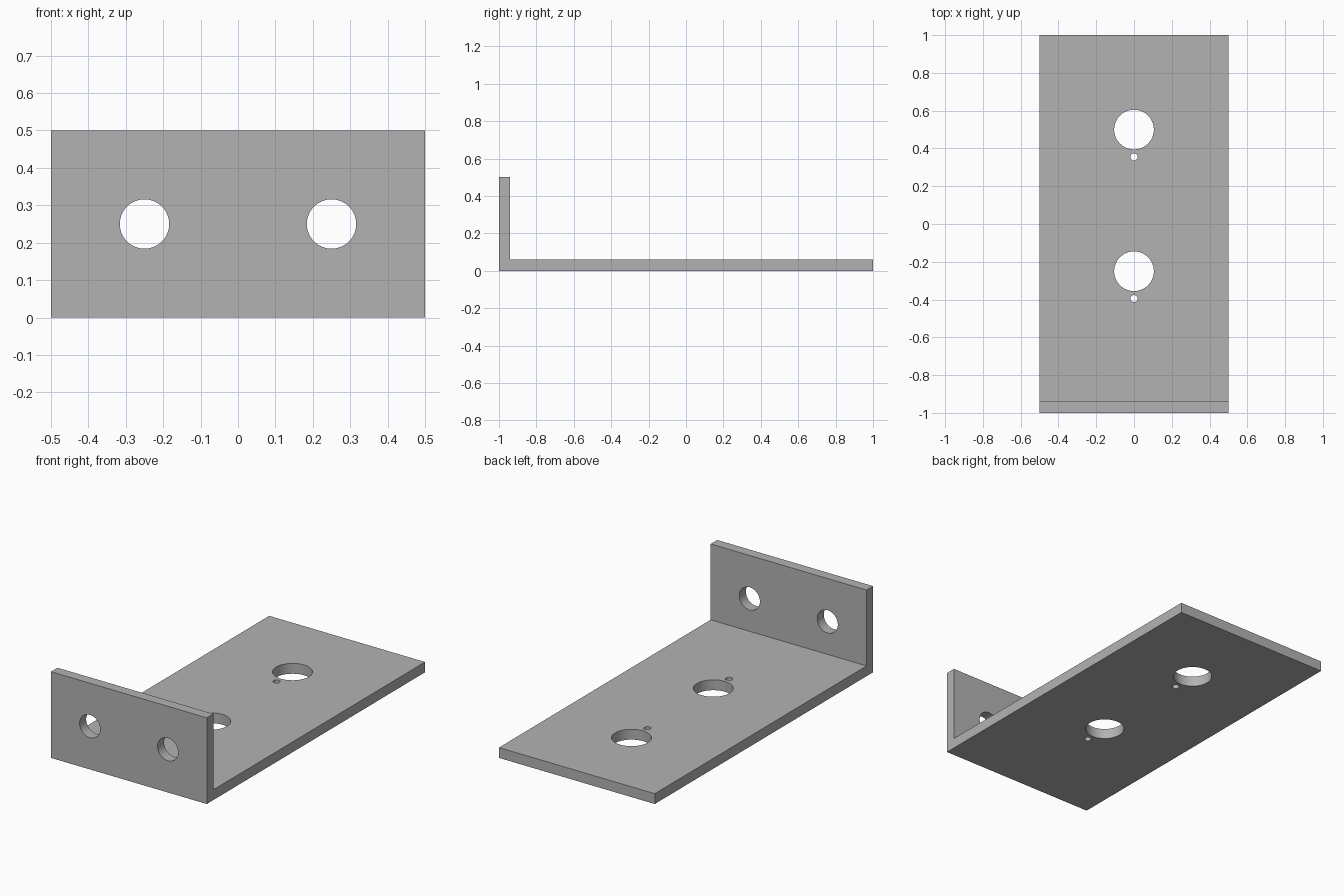
import bpy
import bmesh
from math import pi
from mathutils import Matrix, Vector

cube = bpy.data.objects.get("Cube")
if cube:
    bpy.data.objects.remove(cube, do_unlink=True)

WIDTH, LENGTH, HEIGHT, THICK = 1.0, 2.0, 0.5, 0.06

# Plain grey metal
grey = bpy.data.materials.new("grey_metal")
grey.use_nodes = True
grey.diffuse_color = (0.45, 0.45, 0.45, 1)
grey.node_tree.nodes["Principled BSDF"].inputs["Base Color"].default_value = grey.diffuse_color


def make_object(name, bm):
    bmesh.ops.recalc_face_normals(bm, faces=bm.faces)
    mesh = bpy.data.meshes.new(name)
    bm.to_mesh(mesh)
    bm.free()
    mesh.materials.append(grey)
    obj = bpy.data.objects.new(name, mesh)
    bpy.context.collection.objects.link(obj)
    return obj


# L-shaped bracket: side profile extruded across the width
front, back = -LENGTH / 2, LENGTH / 2
profile = [(front, 0), (back, 0), (back, THICK), (front + THICK, THICK),
           (front + THICK, HEIGHT), (front, HEIGHT)]
bm = bmesh.new()
face = bm.faces.new([bm.verts.new((-WIDTH / 2, y, z)) for y, z in profile])
extruded = bmesh.ops.extrude_face_region(bm, geom=[face])["geom"]
bmesh.ops.translate(bm, vec=Vector((WIDTH, 0, 0)),
                    verts=[v for v in extruded if isinstance(v, bmesh.types.BMVert)])
bracket = make_object("bracket", bm)

# Hole cutters
bm = bmesh.new()


def drill(location, radius, tilt=0.0):
    matrix = Matrix.Translation(location) @ Matrix.Rotation(tilt, 4, "X")
    bmesh.ops.create_cone(bm, cap_ends=True, segments=64, radius1=radius,
                          radius2=radius, depth=THICK * 3, matrix=matrix)


# Large holes in the base, each with a small pin hole in front of it
for y in (0.5, -0.25):
    drill((0, y, THICK / 2), 0.105)
    drill((0, y - 0.145, THICK / 2), 0.019)

# Mounting holes through the upright flange
for x in (-0.25, 0.25):
    drill((x, front + THICK / 2, 0.25), 0.066, pi / 2)

cutter = make_object("hole_cutter", bm)
cutter.hide_render = True

# Cut the holes and tidy up
cut = bracket.modifiers.new("holes", "BOOLEAN")
cut.operation = "DIFFERENCE"
cut.solver = "EXACT"
cut.object = cutter
bpy.ops.object.select_all(action="DESELECT")
bracket.select_set(True)
bpy.context.view_layer.objects.active = bracket
bpy.ops.object.modifier_apply(modifier=cut.name)
bpy.data.objects.remove(cutter, do_unlink=True)

# Round hole walls, crisp plate edges
bpy.ops.object.shade_smooth_by_angle(angle=pi / 6)
